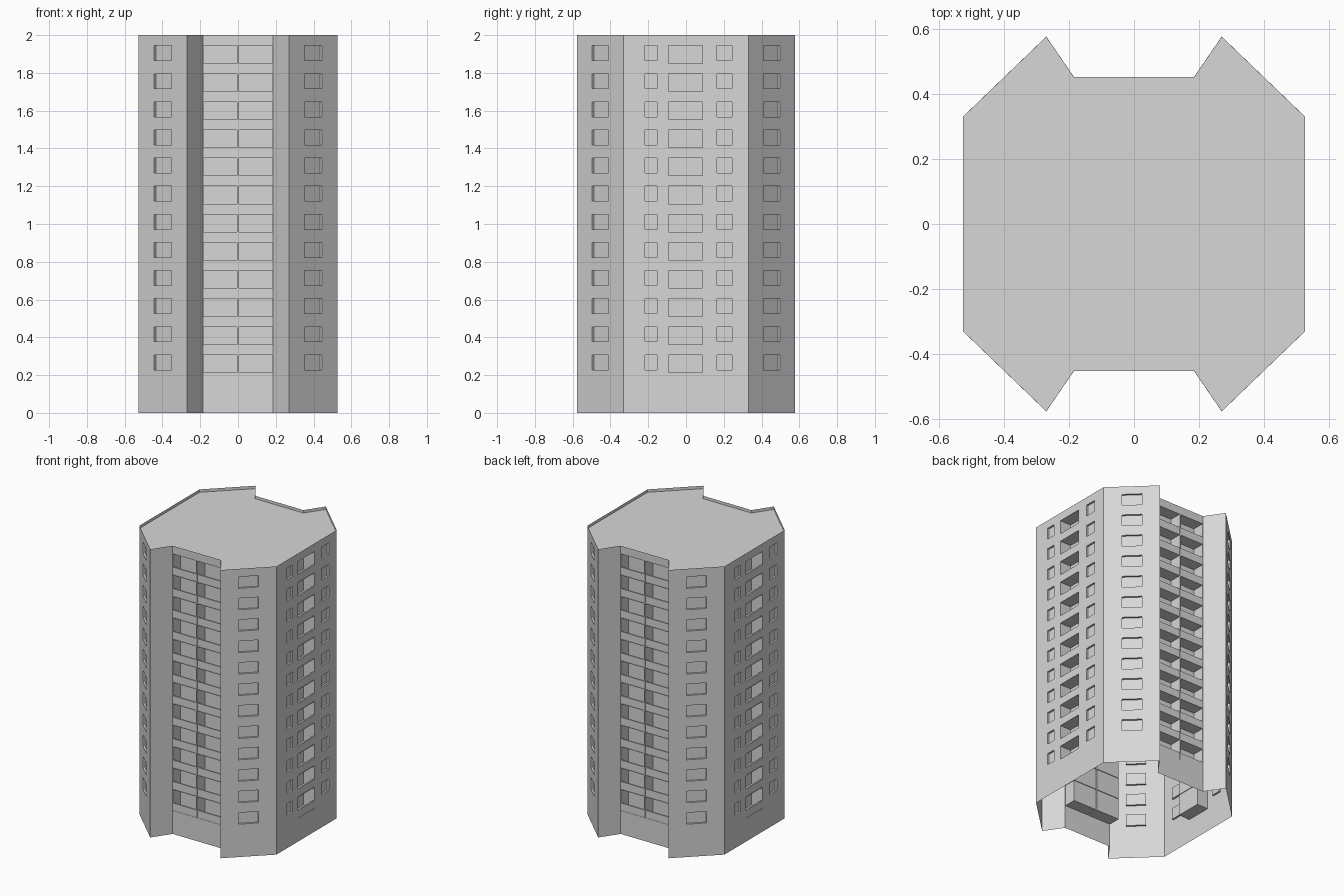
import bpy
import bmesh
from mathutils import Vector

cube = bpy.data.objects.get("Cube")
if cube:
    bpy.data.objects.remove(cube)

concrete = bpy.data.materials.new("light grey concrete")
concrete.use_nodes = True
grey = (0.68, 0.68, 0.68, 1)
concrete.diffuse_color = grey
concrete.node_tree.nodes["Principled BSDF"].inputs["Base Color"].default_value = grey

HEIGHT = 2.0
FLOORS = 12
STEP = 0.1488          # floor to floor
TOP = 1.944            # head of the topmost openings
WINDOW_H, CELL_H = 0.079, 0.1452
WINDOW_D, CELL_D = 0.013, 0.085
RAIL_H, RAIL_T, RAIL_SET = 0.052, 0.01, 0.002

# Half of the plan, anticlockwise; the other half is a half turn of it
half = [(0.527, -0.33), (0.527, 0.33), (0.27, 0.577),
        (0.185, 0.453), (-0.185, 0.453), (-0.27, 0.577)]
plan = half + [(-x, -y) for x, y in half]

# Columns of openings per wall: start, end (from wall centre), is it a balcony
side = [(-0.217, -0.153, False), (-0.093, 0.087, True), (0.164, 0.243, False)]
corner = [(-0.063, 0.063, False)]
loggia = [(-0.183, -0.004, True), (0.004, 0.183, True)]
columns = [side, corner, [], loggia, [], corner] * 2


def finish(bm, name):
    mesh = bpy.data.meshes.new(name)
    bmesh.ops.remove_doubles(bm, verts=bm.verts, dist=0.00005)
    bm.to_mesh(mesh)
    bm.free()
    mesh.materials.append(concrete)
    obj = bpy.data.objects.new(name, mesh)
    bpy.context.collection.objects.link(obj)
    return obj


class Wall:
    """Upright plane with u along it, z up and d inward."""

    def __init__(self, a, b):
        a, b = Vector((*a, 0)), Vector((*b, 0))
        self.mid = (a + b) / 2
        self.half = (b - a).length / 2
        self.along = (b - a).normalized()
        self.inward = Vector((0, 0, 1)).cross(self.along)

    def face(self, bm, corners):
        bm.faces.new([bm.verts.new(self.mid + self.along * u + self.inward * d
                                   + Vector((0, 0, z))) for u, z, d in corners])

    def panel(self, bm, u0, u1, z0, z1, d=0.0):
        self.face(bm, [(u0, z0, d), (u1, z0, d), (u1, z1, d), (u0, z1, d)])

    def reveals(self, bm, u0, u1, z0, z1, d0, d1):
        ring = [(u0, z0), (u1, z0), (u1, z1), (u0, z1)]
        for p, q in zip(ring, ring[1:] + ring[:1]):
            self.face(bm, [(*p, d0), (*q, d0), (*q, d1), (*p, d1)])


walls, rails = bmesh.new(), bmesh.new()
for i, openings in enumerate(columns):
    wall = Wall(plan[i], plan[(i + 1) % len(plan)])
    edge = -wall.half
    for u0, u1, balcony in openings:
        wall.panel(walls, edge, u0, 0, HEIGHT)
        edge = u1
        height, depth = (CELL_H, CELL_D) if balcony else (WINDOW_H, WINDOW_D)
        below = 0
        for floor in reversed(range(FLOORS)):
            z1 = TOP - floor * STEP
            z0 = z1 - height
            wall.panel(walls, u0, u1, below, z0)
            wall.reveals(walls, u0, u1, z0, z1, 0, depth)
            wall.panel(walls, u0, u1, z0, z1, depth)
            below = z1
            if balcony:
                # Solid railing filling the lower part of the opening
                back = RAIL_SET + RAIL_T
                box = (u0, u1, z0, z0 + RAIL_H)
                wall.panel(rails, *box, RAIL_SET)
                wall.panel(rails, *box, back)
                wall.reveals(rails, *box, RAIL_SET, back)
        wall.panel(walls, u0, u1, below, HEIGHT)
    wall.panel(walls, edge, wall.half, 0, HEIGHT)

finish(walls, "tower_walls")
bmesh.ops.remove_doubles(rails, verts=rails.verts, dist=0.00005)
bmesh.ops.recalc_face_normals(rails, faces=rails.faces)
finish(rails, "balcony_railings")

# Flat roof sunk behind a thin rim
roof = bmesh.new()
slab = roof.faces.new([roof.verts.new((x, y, HEIGHT)) for x, y in plan])
for thickness in (0.009, 0.0003):
    bmesh.ops.inset_region(roof, faces=[slab], thickness=thickness,
                           use_even_offset=True, use_boundary=True)
bmesh.ops.translate(roof, verts=slab.verts, vec=(0, 0, -0.02))
finish(roof, "roof_with_rim")
